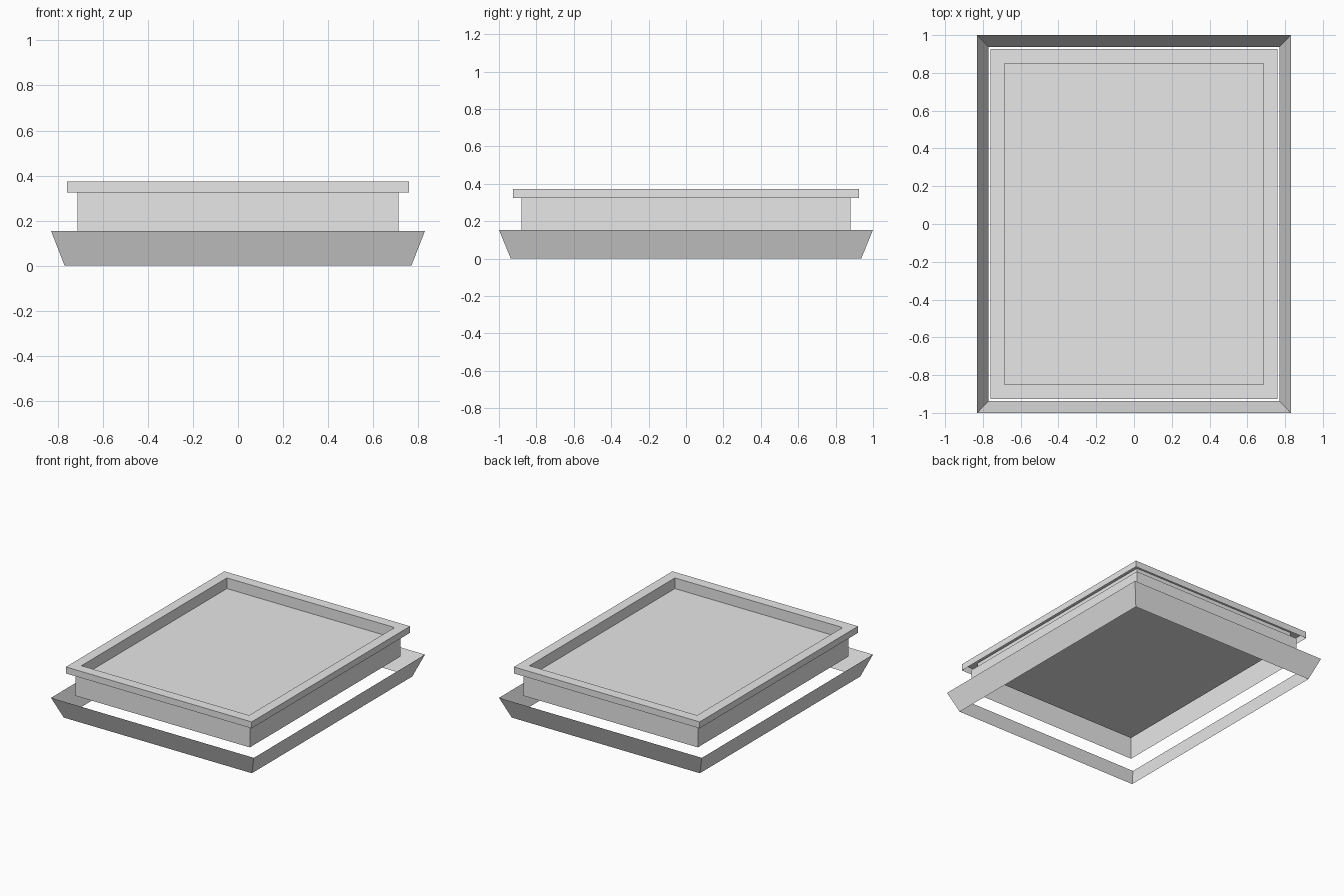
import bpy
import bmesh

cube = bpy.data.objects.get("Cube")
if cube:
    bpy.data.objects.remove(cube, do_unlink=True)

# One plain grey for everything
GREY = (0.8, 0.8, 0.8, 1.0)
grey = bpy.data.materials.new("light_grey")
grey.use_nodes = True
grey.diffuse_color = GREY
for node in grey.node_tree.nodes:
    if node.type == "BSDF_PRINCIPLED":
        node.inputs["Base Color"].default_value = GREY


def rectangular_shell(name, profile, close_end=False):
    """Thin sheet through a series of rectangles (half_x, half_y, z)."""
    bm = bmesh.new()
    loops = []
    for hx, hy, z in profile:
        corners = ((-1, -1), (1, -1), (1, 1), (-1, 1))
        loops.append([bm.verts.new((sx * hx, sy * hy, z)) for sx, sy in corners])
    for low, high in zip(loops, loops[1:]):
        for i in range(4):
            j = (i + 1) % 4
            bm.faces.new((low[i], low[j], high[j], high[i]))
    if close_end:
        bm.faces.new(loops[-1])
    mesh = bpy.data.meshes.new(name)
    bm.to_mesh(mesh)
    bm.free()
    mesh.materials.append(grey)
    obj = bpy.data.objects.new(name, mesh)
    bpy.context.collection.objects.link(obj)
    return obj


RIM_TOP, LIP_BOTTOM, FLOOR, SKIRT_TOP = 0.373, 0.325, 0.294, 0.154

# Flared open skirt at the bottom
rectangular_shell("flared_skirt", [(0.77, 0.937, 0), (0.83, 1.0, SKIRT_TOP)])

# Upright open wall under the tray
rectangular_shell("side_wall", [(0.713, 0.88, SKIRT_TOP), (0.713, 0.88, LIP_BOTTOM)])

# Tray: hanging lip, flat rim, well sides and floor
rectangular_shell("tray", [
    (0.76, 0.926, LIP_BOTTOM),
    (0.76, 0.926, RIM_TOP),
    (0.686, 0.85, RIM_TOP),
    (0.686, 0.85, FLOOR),
], close_end=True)
